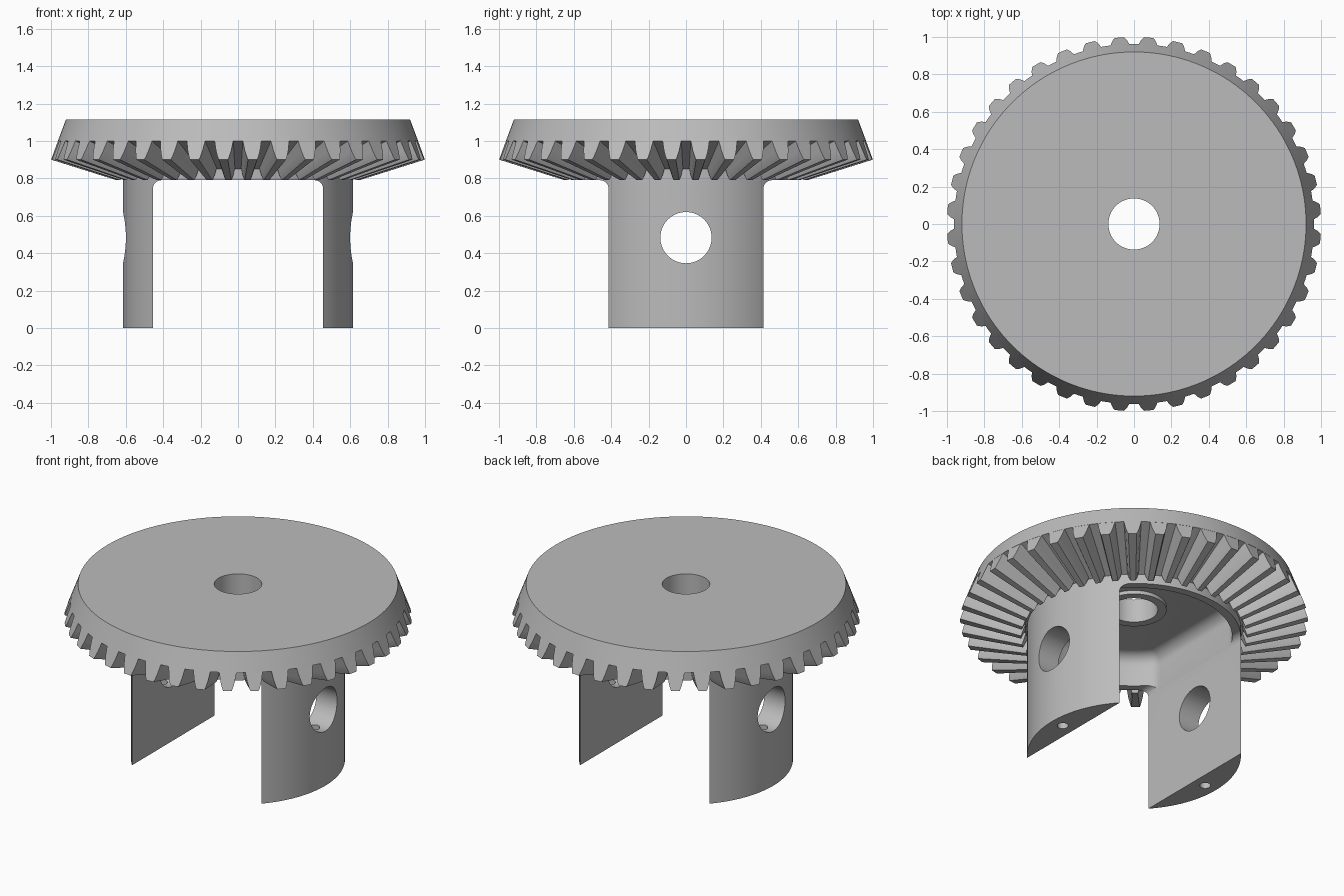
import bpy, bmesh
from math import sin, cos, pi, sqrt, atan2, radians
from mathutils import Matrix

cube = bpy.data.objects.get("Cube")
if cube:
    bpy.data.objects.remove(cube, do_unlink=True)

steel = bpy.data.materials.new("satin_grey")
steel.use_nodes = True
GREY = (0.5, 0.5, 0.5, 1)
steel.diffuse_color = GREY
steel.node_tree.nodes["Principled BSDF"].inputs["Base Color"].default_value = GREY

TEETH, SEGS = 40, 160
SHANK_R, SLOT_X = 0.615, 0.455
UNDER_Z, TOP_Z = 0.79, 1.115
BORE_R, CROSS_Z = 0.137, 0.483
APEX_Z = 0.586            # all teeth converge here


def add_object(name, bm):
    bmesh.ops.recalc_face_normals(bm, faces=bm.faces)
    mesh = bpy.data.meshes.new(name)
    bm.to_mesh(mesh)
    bm.free()
    mesh.materials.append(steel)
    obj = bpy.data.objects.new(name, mesh)
    bpy.context.collection.objects.link(obj)
    return obj


def loft(bm, rings, cap=True):
    """Skin a list of closed rings, with flat ends or joined into a loop."""
    rows = [[bm.verts.new(p) for p in ring] for ring in rings]
    pairs = list(zip(rows, rows[1:]))
    if not cap:
        pairs.append((rows[-1], rows[0]))
    for a, b in pairs:
        for i in range(len(a)):
            j = (i + 1) % len(a)
            bm.faces.new((a[i], a[j], b[j], b[i]))
    if cap:
        bm.faces.new(rows[0])
        bm.faces.new(rows[-1])


def revolve(name, profile, cap=True):
    bm = bmesh.new()
    turn = [2 * pi * i / SEGS for i in range(SEGS)]
    loft(bm, [[(r * cos(a), r * sin(a), z) for a in turn] for r, z in profile], cap)
    return add_object(name, bm)


def cylinder(name, radius, depth, matrix, segs=64):
    bm = bmesh.new()
    bmesh.ops.create_cone(bm, cap_ends=True, segments=segs, radius1=radius,
                          radius2=radius, depth=depth, matrix=matrix)
    return add_object(name, bm)


def cut(target, cutter):
    cutter.hide_render = True
    mod = target.modifiers.new("cut", 'BOOLEAN')
    mod.operation, mod.solver, mod.object = 'DIFFERENCE', 'EXACT', cutter
    bpy.context.view_layer.objects.active = target
    bpy.ops.object.modifier_apply(modifier=mod.name)
    bpy.data.objects.remove(cutter, do_unlink=True)


def shade(obj):
    bpy.ops.object.select_all(action='DESELECT')
    obj.select_set(True)
    bpy.context.view_layer.objects.active = obj
    bpy.ops.object.shade_smooth_by_angle(angle=radians(25))


# Gear blank and round shank in one turned solid
gear_body = revolve("gear_body", [
    (SHANK_R, 0), (SHANK_R, 0.85), (0.626, 0.855), (0.963, 1.0), (0.92, TOP_Z)])

# Slot that leaves two lugs, with filleted upper corners
FILLET = 0.045
half = [(SLOT_X, -0.1)] + [
    (SLOT_X - FILLET + FILLET * cos(t), UNDER_Z - FILLET + FILLET * sin(t))
    for t in [pi / 2 * i / 8 for i in range(9)]]
outline = half + [(-x, z) for x, z in reversed(half)]
bm = bmesh.new()
loft(bm, [[(x, y, z) for x, z in outline] for y in (-0.8, 0.8)])
cut(gear_body, add_object("slot_cutter", bm))


# Pocket under the disc: round ends, flat sides, soft corners and roof edge
def pocket_outline(inset, z, big=0.565, corner=0.09):
    cx = SLOT_X - 0.001 - corner
    cy = sqrt((big - corner) ** 2 - cx ** 2)
    a0 = atan2(cy, cx)
    pts = []
    for i in range(7):
        a = a0 * i / 6
        pts.append((cx + (corner - inset) * cos(a), cy + (corner - inset) * sin(a)))
    for i in range(1, 12):
        a = a0 + (pi / 2 - a0) * i / 12
        pts.append(((big - inset) * cos(a), (big - inset) * sin(a)))
    pts.append((0, big - inset))
    upper = pts + [(-x, y) for x, y in reversed(pts[:-1])]
    return [(x, y, z) for x, y in upper + [(-x, -y) for x, y in upper]]


ROOF_Z, ROUND = 0.99, 0.075
rings = [pocket_outline(0, 0.72)]
for i in range(9):
    t = pi / 2 * i / 8
    rings.append(pocket_outline(ROUND * (1 - cos(t)), ROOF_Z - ROUND + ROUND * sin(t)))
bm = bmesh.new()
loft(bm, rings)
cut(gear_body, add_object("pocket_cutter", bm))

# Shaft bore, cross hole through both lugs and the small set-pin holes
cut(gear_body, cylinder("bore_cutter", BORE_R, 1, Matrix.Translation((0, 0, 1.2))))
cut(gear_body, cylinder("cross_hole_cutter", BORE_R, 2,
                        Matrix.Translation((0, 0, CROSS_Z)) @ Matrix.Rotation(pi / 2, 4, 'Y')))
for side in (-1, 1):
    cut(gear_body, cylinder("pin_hole_cutter", 0.032, 0.6,
                            Matrix.Translation((side * 0.535, 0, 0.15)), 24))
shade(gear_body)

# Low boss around the bore on the pocket roof
boss = revolve("bore_boss", [(BORE_R, 0.967), (0.187, 0.967),
                             (0.187, 1.0), (BORE_R, 1.0)], cap=False)
shade(boss)

# Straight bevel teeth, tapering toward the common apex
tooth_side = [(-0.06, 0.052), (0, 0.05), (0.5, 0.041), (0.85, 0.031), (1, 0.024)]
section = [(t, -w) for t, w in tooth_side] + [(t, w) for t, w in reversed(tooth_side)]
bm = bmesh.new()
for k in range(TEETH):
    mid = 2 * pi * (k + 0.5) / TEETH
    ends = []
    for scale in (1.0, 0.65):
        ring = []
        for t, w in section:
            r = 0.963 + 0.037 * t
            z = 1.0 - 0.1 * t - APEX_Z
            a = mid + w / r
            ring.append((scale * r * cos(a), scale * r * sin(a), APEX_Z + scale * z))
        ends.append(ring)
    loft(bm, ends)
teeth = add_object("gear_teeth", bm)
shade(teeth)
